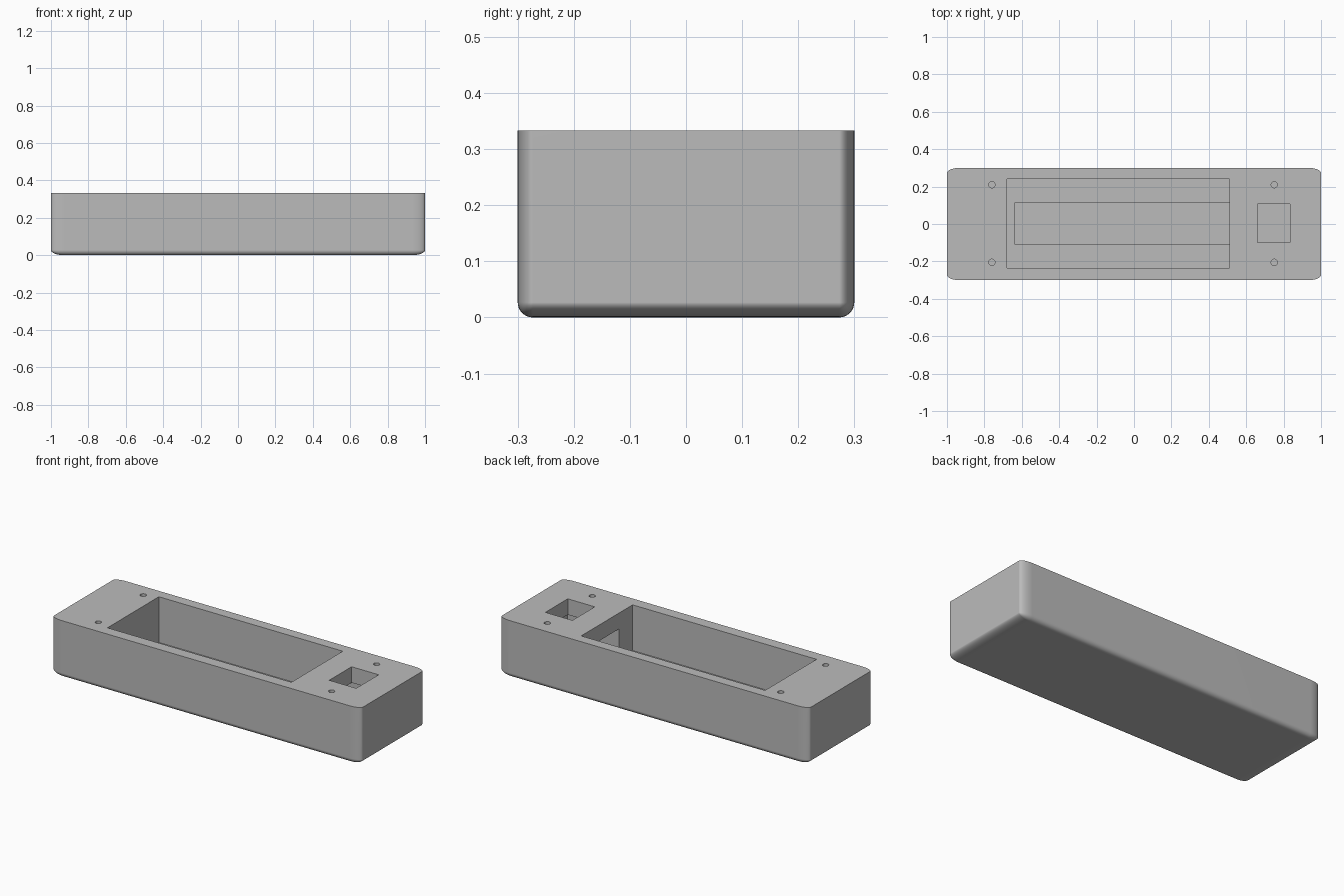
import bpy, bmesh

if "Cube" in bpy.data.objects:
    bpy.data.objects.remove(bpy.data.objects["Cube"])

TOP = 0.333
RX, R = 0.07, 0.027          # rounding: long along x, tight along y and z

grey = bpy.data.materials.new("grey")
grey.diffuse_color = (0.5, 0.5, 0.5, 1)
grey.use_nodes = True
grey.node_tree.nodes["Principled BSDF"].inputs["Base Color"].default_value = grey.diffuse_color


def box_cutter(name, x0, x1, y0, y1, z0, z1):
    bpy.ops.mesh.primitive_cube_add(
        size=1, location=((x0 + x1) / 2, (y0 + y1) / 2, (z0 + z1) / 2))
    ob = bpy.context.object
    ob.name = name
    ob.scale = (x1 - x0, y1 - y0, z1 - z0)
    ob.hide_render = True
    return ob


def hole_cutter(name, x, y, bottom):
    bpy.ops.mesh.primitive_cylinder_add(
        vertices=24, radius=0.017, depth=0.5, location=(x, y, bottom + 0.25))
    ob = bpy.context.object
    ob.name = name
    ob.hide_render = True
    return ob


# Housing block: round the bottom and upright edges, then stretch along x
bm = bmesh.new()
bmesh.ops.create_cube(bm, size=1)
k = RX / R
for v in bm.verts:
    v.co = (v.co.x * 2 / k, v.co.y * 0.6, (v.co.z + 0.5) * TOP)
edges = [e for e in bm.edges if min(v.co.z for v in e.verts) < 0.01]
bmesh.ops.bevel(bm, geom=edges, offset=R, offset_type='OFFSET',
                segments=8, profile=0.5, affect='EDGES')
for v in bm.verts:
    v.co.x *= k
bmesh.ops.recalc_face_normals(bm, faces=bm.faces[:])
mesh = bpy.data.meshes.new("housing")
bm.to_mesh(mesh)
bm.free()
mesh.materials.append(grey)
housing = bpy.data.objects.new("housing", mesh)
bpy.context.collection.objects.link(housing)

# Large pocket, floor channel with tunnel, square opening, screw holes
cutters = [
    box_cutter("pocket_cutter", -0.68, 0.51, -0.235, 0.24, 0.066, 0.5),
    box_cutter("channel_cutter", -0.64, 0.84, -0.107, 0.113, 0.033, 0.24),
    box_cutter("square_opening_cutter", 0.66, 0.835, -0.1, 0.107, 0.1, 0.5),
]
for x in (-0.76, 0.75):
    for y in (-0.205, 0.21):
        cutters.append(hole_cutter("screw_hole_cutter", x, y, 0.13))

bpy.ops.object.select_all(action='DESELECT')
housing.select_set(True)
bpy.context.view_layer.objects.active = housing
for c in cutters:
    mod = housing.modifiers.new("cut", 'BOOLEAN')
    mod.operation = 'DIFFERENCE'
    mod.solver = 'EXACT'
    mod.object = c
    bpy.ops.object.modifier_apply(modifier=mod.name)
for c in cutters:
    bpy.data.objects.remove(c, do_unlink=True)

# Smooth rounded edges, crisp rims
bpy.ops.object.shade_smooth_by_angle()
wn = housing.modifiers.new("flat_sides", 'WEIGHTED_NORMAL')
wn.keep_sharp = True
